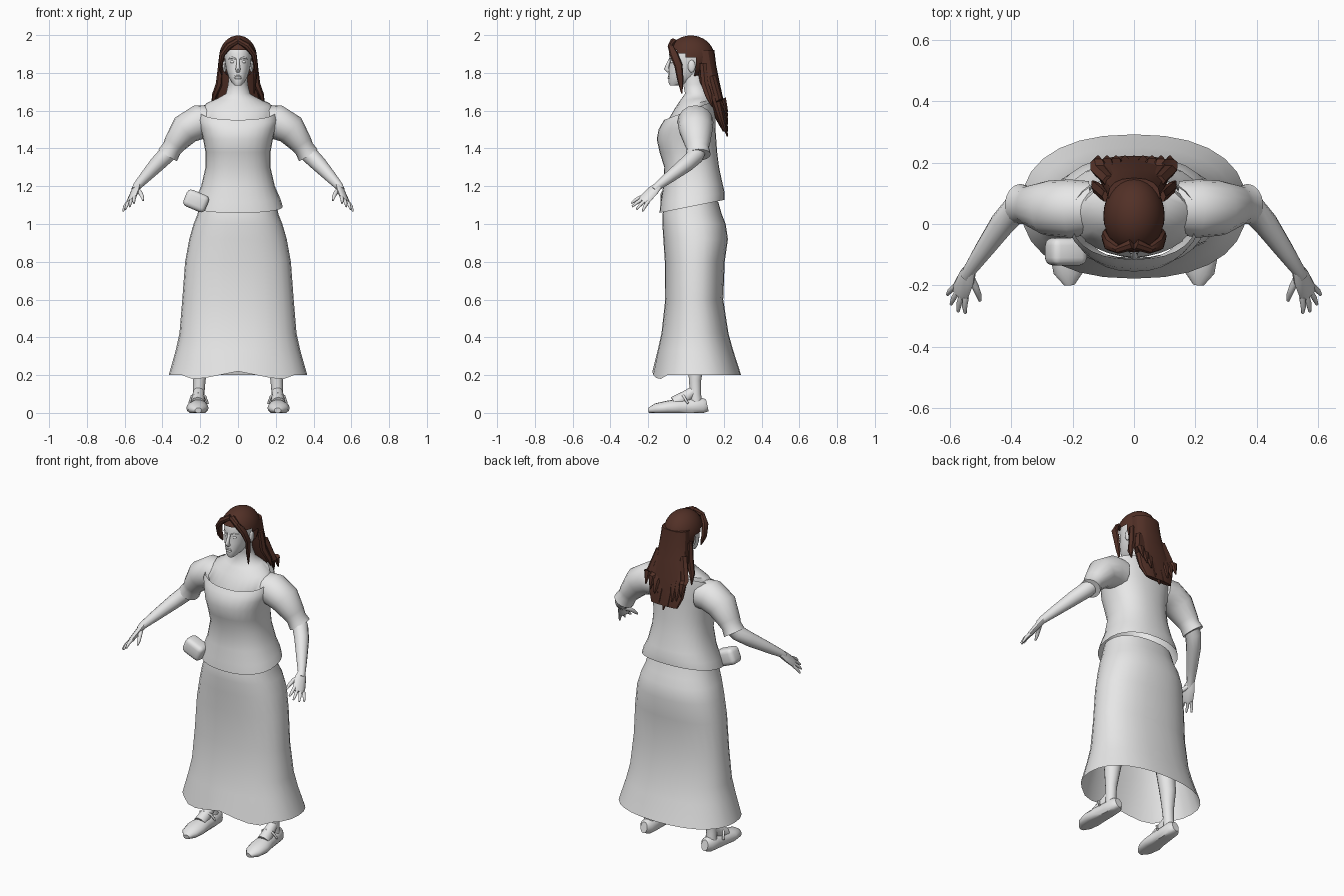
import bpy, bmesh, math, random
from mathutils import Vector, Matrix

random.seed(4)
if "Cube" in bpy.data.objects:
    bpy.data.objects.remove(bpy.data.objects["Cube"])


def material(name, rgb):
    mat = bpy.data.materials.new(name)
    mat.use_nodes = True
    mat.diffuse_color = (*rgb, 1)
    mat.node_tree.nodes["Principled BSDF"].inputs["Base Color"].default_value = (*rgb, 1)
    return mat


GREY = material("light_grey", (0.8, 0.8, 0.8))
BROWN = material("dark_brown", (0.085, 0.03, 0.02))


def finish(name, bm, mat=GREY, angle=50, mirror=False):
    """Turn a bmesh into a smooth shaded object, mirrored across x if asked."""
    bmesh.ops.recalc_face_normals(bm, faces=bm.faces)
    mesh = bpy.data.meshes.new(name)
    bm.to_mesh(mesh)
    bm.free()
    mesh.materials.append(mat)
    obj = bpy.data.objects.new(name, mesh)
    bpy.context.collection.objects.link(obj)
    bpy.ops.object.select_all(action='DESELECT')
    obj.select_set(True)
    bpy.context.view_layer.objects.active = obj
    bpy.ops.object.shade_smooth_by_angle(angle=math.radians(angle))
    if mirror:
        obj.modifiers.new("Mirror", 'MIRROR').use_mirror_merge = False
    return obj


def skin(bm, rings, start=True, end=True):
    """Join matching rings of points with quads."""
    loops = [[bm.verts.new(p) for p in ring] for ring in rings]
    for a, b in zip(loops, loops[1:]):
        for i in range(len(a)):
            j = (i + 1) % len(a)
            bm.faces.new((a[i], a[j], b[j], b[i]))
    if start:
        bm.faces.new(loops[0][::-1])
    if end:
        bm.faces.new(loops[-1])
    return loops


def power(value, p):
    return math.copysign(abs(value) ** (2 / p), value)


def body(bm, sections, n=28, p=2.3, start=False, end=False):
    """Level sections: height, half width, front y, back y, optional forward tilt."""
    rings = []
    for z, hx, y0, y1, *tilt in sections:
        ring = []
        for i in range(n):
            a = math.tau * i / n
            y = (y0 + y1) / 2 + (y1 - y0) / 2 * power(math.sin(a), p)
            lean = tilt[0] * (y - 0.04) if tilt else 0
            ring.append((hx * power(math.cos(a), p), y, z + lean))
        rings.append(ring)
    return skin(bm, rings, start, end)


def tube(bm, points, ref=(0, 1, 0), n=10):
    """Path points: x, y, z, radius, optional second radius."""
    centres = [Vector(p[:3]) for p in points]
    rings = []
    for i, p in enumerate(points):
        t = centres[min(i + 1, len(points) - 1)] - centres[max(i - 1, 0)]
        u = t.cross(Vector(ref)).normalized()
        v = t.cross(u).normalized()
        rings.append([centres[i] + u * p[3] * math.cos(math.tau * k / n)
                      + v * p[-1] * math.sin(math.tau * k / n) for k in range(n)])
    skin(bm, rings)


def ball(bm, centre, size, segments=16):
    place = Matrix.Translation(centre) @ Matrix.Diagonal((*size, 1))
    return bmesh.ops.create_uvsphere(bm, u_segments=segments, v_segments=segments // 2 + 4,
                                     radius=1, matrix=place)


# Long flared skirt, open below, hem lifted at the front centre
bm = bmesh.new()
loops = body(bm, [(1.12, .2, -.11, .17), (1.05, .215, -.125, .19), (1, .235, -.125, .21),
                  (.92, .258, -.12, .222), (.8, .28, -.112, .205), (.6, .295, -.11, .197),
                  (.42, .31, -.13, .225), (.33, .33, -.15, .25), (.2, .367, -.178, .292)])
for v in loops[-1]:
    if v.co.y < -0.1:
        v.co.z = .18 + .04 * max(0, 1 - abs(v.co.x) / .2)
finish("skirt", bm)

# Fitted blouse with flared hem and scooped neckline
bm = bmesh.new()
body(bm, [(1.095, .237, -.14, .205, .2), (1.14, .222, -.135, .205, .15),
          (1.2, .195, -.122, .195, .05), (1.3, .172, -.115, .175), (1.38, .172, -.14, .165),
          (1.45, .185, -.155, .16), (1.51, .2, -.145, .155, .05),
          (1.57, .213, -.13, .155, .25), (1.61, .205, -.115, .15, .38)])
finish("blouse", bm)

# Upper chest, shoulders and neck
bm = bmesh.new()
body(bm, [(1.5, .16, -.11, .13), (1.585, .195, -.107, .145, .38), (1.635, .17, -.06, .14, .25),
          (1.662, .11, -.03, .135, .1), (1.69, .064, -.005, .12), (1.74, .052, -.015, .105),
          (1.8, .05, -.02, .1)], p=2)
finish("chest_and_neck", bm)

# Sleeves with turned cuffs
bm = bmesh.new()
tube(bm, [(.14, .055, 1.54, .085, .085), (.205, .05, 1.54, .092, .095),
          (.28, .052, 1.5, .083, .09), (.335, .06, 1.425, .06, .068),
          (.35, .062, 1.4, .053, .06), (.372, .065, 1.365, .058, .066)], n=16)
finish("sleeve", bm, mirror=True)

# Forearms
bm = bmesh.new()
tube(bm, [(.34, .07, 1.41, .045), (.385, .05, 1.36, .045), (.43, 0, 1.315, .041),
          (.49, -.085, 1.25, .031), (.535, -.15, 1.2, .022), (.545, -.17, 1.18, .02)], n=12)
finish("forearm", bm, mirror=True)

# Hands with a palm, four fingers and a thumb
bm = bmesh.new()
palm = (.74, -.27, .62)
tube(bm, [(.533, -.145, 1.203, .022, .018), (.545, -.175, 1.175, .034, .017),
          (.565, -.22, 1.13, .038, .014), (.57, -.232, 1.12, .03, .01)], palm)
tips = [(.55, -.29, 1.11), (.573, -.285, 1.092), (.596, -.262, 1.078), (.608, -.23, 1.068)]
across = Vector((.6, .66, -.44))
for i, tip in enumerate(tips):
    base = Vector((.565, -.22, 1.13)) + across * (i - 1.5) * .019
    middle = base.lerp(Vector(tip), .55) + Vector(palm) * .004
    tube(bm, [(*base, .01), (*middle, .009), (*tip, .005)], palm, 8)
tube(bm, [(.538, -.165, 1.185, .014), (.517, -.205, 1.165, .012),
          (.507, -.23, 1.145, .01), (.502, -.25, 1.125, .005)], palm, 8)
finish("hand", bm, mirror=True)

# Legs
bm = bmesh.new()
tube(bm, [(.208, .055, .04, .034), (.208, .05, .1, .03), (.205, .048, .17, .033),
          (.2, .052, .28, .046), (.18, .055, .42, .055), (.15, .05, .6, .06),
          (.12, .05, .95, .08)], n=14)
tube(bm, [(.208, .05, .12, .027), (.21, 0, .085, .033), (.213, -.06, .05, .038)], (1, 0, 0))
finish("leg", bm, mirror=True)

# Shoes with flat soles and an instep strap
bm = bmesh.new()
tube(bm, [(.205, .113, .04, .022, .032), (.205, .09, .035, .04, .045),
          (.207, .03, .032, .043, .045), (.211, -.04, .03, .05, .044),
          (.215, -.1, .026, .059, .038), (.214, -.16, .02, .048, .03),
          (.21, -.198, .013, .018, .014)], (0, 0, 1), 16)
for v in bm.verts:
    v.co.z = max(v.co.z, 0)
finish("shoe", bm, mirror=True)
bm = bmesh.new()
tube(bm, [(.16, .01, .05, .006), (.175, -.012, .088, .007), (.21, -.025, .104, .007),
          (.245, -.012, .088, .007), (.258, .01, .05, .006)], n=8)
finish("shoe_strap", bm, mirror=True)

# Belt pouch on the right hip
bm = bmesh.new()
place = (Matrix.Translation((-.222, -.09, 1.122)) @ Matrix.Rotation(.4, 4, 'Y')
         @ Matrix.Diagonal((.125, .09, .095, 1)))
bmesh.ops.create_cube(bm, size=1, matrix=place)
bmesh.ops.bevel(bm, geom=bm.edges[:], offset=.025, segments=3, profile=.5, affect='EDGES')
finish("pouch", bm)

# Head
bm = bmesh.new()
body(bm, [(1.733, .018, -.085, -.045), (1.75, .034, -.093, .03), (1.78, .051, -.092, .07),
          (1.82, .063, -.092, .1), (1.86, .07, -.086, .12), (1.9, .074, -.09, .13),
          (1.94, .068, -.075, .12), (1.975, .045, -.04, .09)], 24, 2.2, True, True)
finish("head", bm)

# Nose and lips
bm = bmesh.new()
tube(bm, [(0, -.082, 1.875, .008), (0, -.096, 1.845, .009), (0, -.104, 1.822, .013),
          (0, -.09, 1.81, .012)], (1, 0, 0))
finish("nose", bm)
bm = bmesh.new()
for z, r in ((1.783, .005), (1.773, .006)):
    tube(bm, [(-.024, -.08, z, .001), (-.01, -.092, z, r), (.01, -.092, z, r),
              (.024, -.08, z, .001)], (0, 0, 1), 8)
finish("lips", bm)

# Eyes, brows and ears
bm = bmesh.new()
ball(bm, (.028, -.074, 1.858), (.013, .009, .008), 12)
finish("eye", bm, mirror=True)
bm = bmesh.new()
tube(bm, [(.012, -.086, 1.875, .004), (.03, -.081, 1.88, .006), (.05, -.063, 1.875, .003)], n=8)
finish("brow", bm, mirror=True)
bm = bmesh.new()
ball(bm, (.071, .03, 1.835), (.01, .02, .033), 12)
finish("ear", bm, mirror=True)

# Hair cap, cut away around the face
bm = bmesh.new()
ball(bm, (0, .026, 1.882), (.1, .126, .116), 28)
bare = [f for f in bm.faces
        if f.calc_center_median().y < .045
        and f.calc_center_median().z < 1.88 - .4 * (f.calc_center_median().y - .04)]
bmesh.ops.delete(bm, geom=bare, context='FACES')
finish("hair_cap", bm, BROWN, 30)

# Hair falling down the back, with ragged ends
bm = bmesh.new()
body(bm, [(1.92, .085, .03, .15), (1.84, .09, .05, .16), (1.75, .1, .07, .178),
          (1.65, .118, .12, .2), (1.55, .115, .16, .215), (1.49, .09, .195, .222)],
     16, 2.4, True, True)
for i in range(9):
    x = (i - 4) * .028
    end = 1.46 + .9 * abs(x) + random.uniform(0, .04)
    tube(bm, [(x * .7, .14, 1.78, .025, .02), (x, .175, 1.65, .03, .02),
              (x * 1.05, .2, end + .07, .025, .016), (x * 1.05, .22, end, .004)], n=6)
finish("back_hair", bm, BROWN, 30)

# Swept front locks, shorter on the right
bm = bmesh.new()
for side, drop in ((1, 1.69), (-1, 1.79)):
    tube(bm, [(side * .005, -.065, 1.968, .016, .02), (side * .05, -.083, 1.942, .018, .014),
              (side * .083, -.065, 1.9, .016, .022), (side * .095, -.04, 1.84, .011, .022),
              (side * .09, -.03, (drop + 1.84) / 2, .009, .017),
              (side * .086, -.022, drop, .003)], n=8)
    tube(bm, [(side * .09, .09, 1.85, .014, .02), (side * .1, .1, 1.74, .018, .022),
              (side * .125, .12, 1.68, .014, .02), (side * .135, .14, 1.62, .003)], n=6)
finish("front_locks", bm, BROWN, 30)
